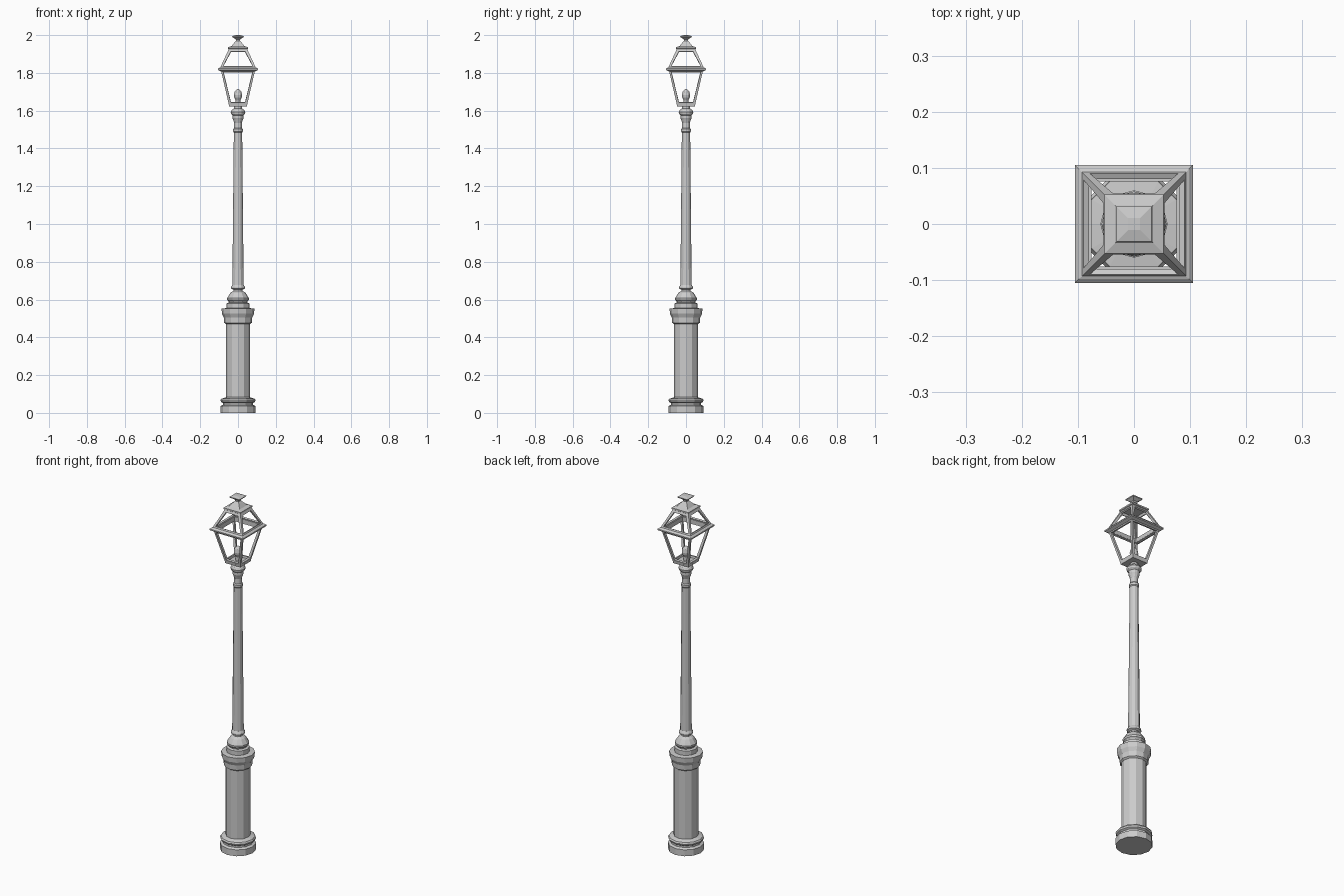
import bpy, bmesh, math

if "Cube" in bpy.data.objects:
    bpy.data.objects.remove(bpy.data.objects["Cube"])


def finish(bm, name):
    bmesh.ops.recalc_face_normals(bm, faces=bm.faces)
    mesh = bpy.data.meshes.new(name)
    bm.to_mesh(mesh)
    bm.free()
    obj = bpy.data.objects.new(name, mesh)
    bpy.context.collection.objects.link(obj)
    return obj


def lathe_bm(profile, sides, closed=False):
    """Stack of (radius, z) rings; four sides use half-widths of a square."""
    bm = bmesh.new()
    square = sides == 4
    k, turn = (math.sqrt(2), math.pi / 4) if square else (1, 0)
    rings = []
    for r, z in profile:
        angles = [turn + 2 * math.pi * i / sides for i in range(sides)]
        rings.append([bm.verts.new((r * k * math.cos(a), r * k * math.sin(a), z)) for a in angles])
    pairs = list(zip(rings, rings[1:]))
    if closed:
        pairs.append((rings[-1], rings[0]))
    for a, b in pairs:
        for i in range(sides):
            j = (i + 1) % sides
            bm.faces.new((a[i], a[j], b[j], b[i]))
    return bm, rings


def lathe(name, profile, sides=12, closed=False):
    bm, rings = lathe_bm(profile, sides, closed)
    if not closed:
        bm.faces.new(rings[0])
        bm.faces.new(rings[-1])
    return finish(bm, name)


def open_frame(name, profile, border, thickness):
    """Tapered square cage with a window cut in each of its four walls."""
    bm, _ = lathe_bm(profile, 4)
    bmesh.ops.recalc_face_normals(bm, faces=bm.faces)
    walls = list(bm.faces)
    bmesh.ops.inset_individual(bm, faces=walls, thickness=border)
    bmesh.ops.delete(bm, geom=walls, context='FACES')
    obj = finish(bm, name)
    # the wall normals can face either way once opened, so aim them outwards
    bm = bmesh.new()
    bm.from_mesh(obj.data)
    for f in bm.faces:
        c = f.calc_center_median()
        if f.normal.x * c.x + f.normal.y * c.y < 0:
            f.normal_flip()
    bm.to_mesh(obj.data)
    bm.free()
    mod = obj.modifiers.new("thickness", 'SOLIDIFY')
    mod.thickness = thickness
    mod.offset = -1
    mod.use_even_offset = True
    return obj


# Pedestal: foot, moulded ring, column and flared capital
lathe("pedestal", [
    (0.093, 0), (0.093, 0.036), (0.08, 0.043), (0.08, 0.052), (0.09, 0.058),
    (0.093, 0.067), (0.088, 0.075), (0.064, 0.083), (0.064, 0.47), (0.073, 0.477),
    (0.075, 0.505), (0.085, 0.525), (0.087, 0.552), (0.06, 0.555),
    (0.06, 0.58), (0.047, 0.585)])

# Collar between pedestal and shaft
lathe("collar", [
    (0.047, 0.58), (0.05, 0.59), (0.057, 0.597), (0.058, 0.607), (0.05, 0.62),
    (0.04, 0.635), (0.025, 0.645), (0.025, 0.652), (0.037, 0.658),
    (0.037, 0.666), (0.03, 0.678)])

# Tapered shaft with its top rings
lathe("shaft", [
    (0.03, 0.67), (0.022, 1.485), (0.026, 1.49), (0.026, 1.502), (0.021, 1.508),
    (0.02, 1.535), (0.026, 1.553), (0.029, 1.56), (0.029, 1.575), (0.037, 1.583),
    (0.039, 1.593), (0.033, 1.604), (0.02, 1.612), (0.02, 1.626)])

# Lantern floor, glazing frame, eave and roof frame
lathe("lantern_floor", [(0.047, 1.622), (0.049, 1.634)], 4)
open_frame("lantern_body", [(0.048, 1.63), (0.09, 1.812)], 0.017, 0.012)
lathe("lantern_eave", [
    (0.09, 1.808), (0.105, 1.815), (0.105, 1.822), (0.098, 1.828), (0.093, 1.83),
    (0.076, 1.83), (0.076, 1.808)], 4, closed=True)
open_frame("lantern_roof", [(0.094, 1.828), (0.048, 1.928)], 0.019, 0.01)

# Roof cap and square finial
lathe("roof_cap", [(0.046, 1.923), (0.053, 1.928), (0.053, 1.936), (0.034, 1.942),
                   (0.018, 1.962), (0.011, 1.97)], 4)
lathe("finial", [(0.011, 1.968), (0.012, 1.978), (0.03, 1.99), (0.031, 1.995),
                 (0.011, 2.0)], 4)

# Lamp holder and bulb
lathe("lamp_holder", [(0.013, 1.632), (0.013, 1.655), (0.016, 1.66)])
lathe("bulb", [(0.013, 1.658), (0.02, 1.67), (0.022, 1.682), (0.018, 1.7),
               (0.01, 1.71), (0.003, 1.714)])
